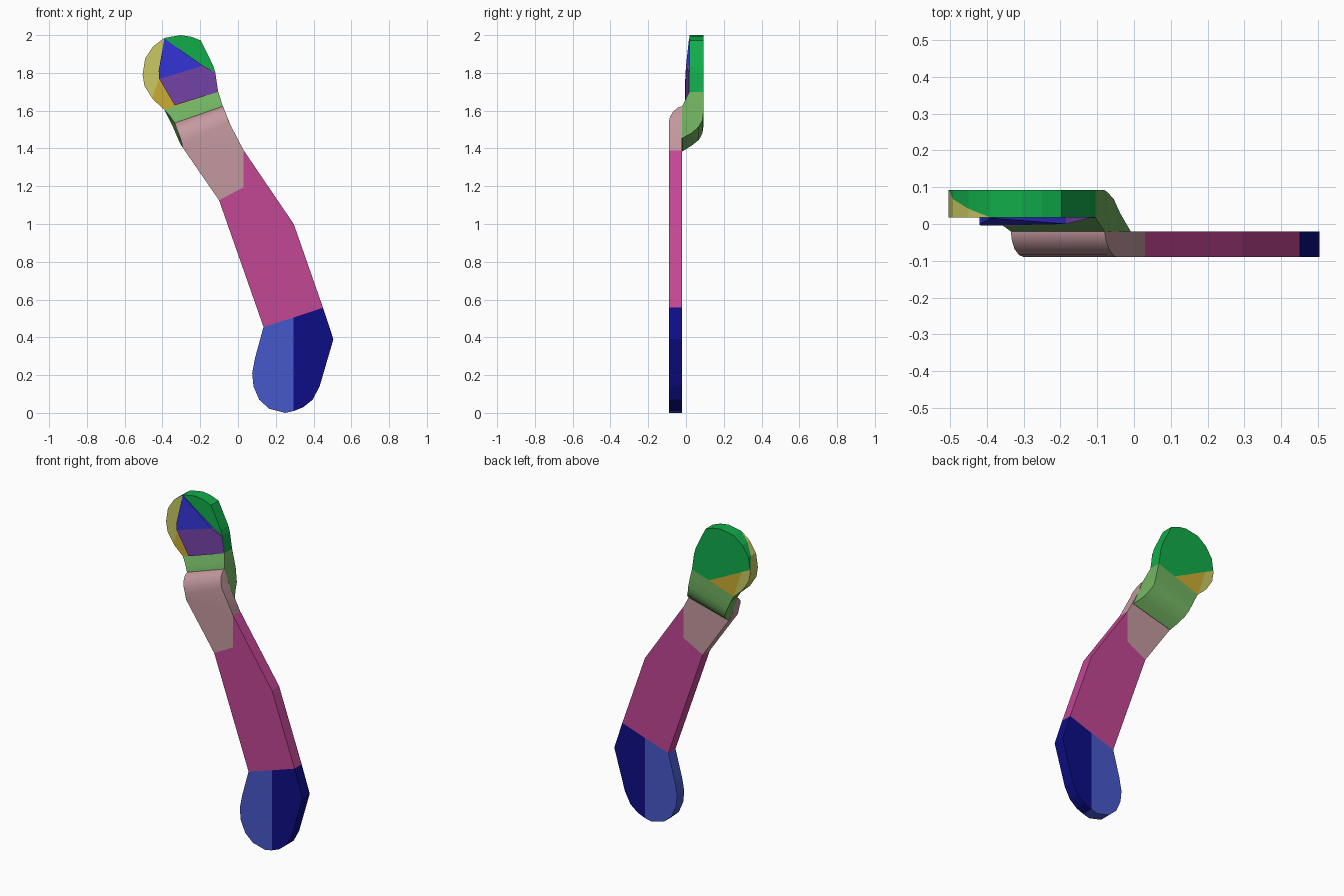
import bpy, bmesh, math
from mathutils import Vector

cube = bpy.data.objects.get("Cube")
if cube:
    bpy.data.objects.remove(cube, do_unlink=True)


def material(name, rgb):
    lin = [(c / 255 / 12.92 if c < 11 else ((c / 255 + 0.055) / 1.055) ** 2.4) for c in rgb]
    m = bpy.data.materials.new(name)
    m.use_nodes = True
    m.diffuse_color = (*lin, 1)
    m.node_tree.nodes["Principled BSDF"].inputs["Base Color"].default_value = (*lin, 1)
    return m


BLUE = material("medium blue", (70, 88, 202))
NAVY = material("navy", (13, 13, 135))
MAGENTA = material("magenta", (196, 71, 149))
DUSTY = material("dusty pink", (196, 153, 159))
LEAF = material("leaf green", (113, 178, 96))
GREEN = material("green", (17, 172, 74))
YELLOW = material("pale yellow", (200, 200, 98))
MUSTARD = material("mustard", (203, 172, 50))
ROYAL = material("royal blue", (50, 50, 208))
PURPLE = material("purple", (118, 68, 170))

FRONT, MID = -0.09, -0.02       # lower plate
HEAD_F, HEAD_B = 0.018, 0.092   # upper plate


def finish(bm, name, mats, smooth=False):
    bmesh.ops.recalc_face_normals(bm, faces=bm.faces)
    me = bpy.data.meshes.new(name)
    bm.to_mesh(me)
    bm.free()
    for m in mats:
        me.materials.append(m)
    ob = bpy.data.objects.new(name, me)
    bpy.context.collection.objects.link(ob)
    if smooth:
        bpy.ops.object.select_all(action='DESELECT')
        ob.select_set(True)
        bpy.context.view_layer.objects.active = ob
        bpy.ops.object.shade_smooth_by_angle(angle=math.radians(32))
    return ob


def plate_mesh(pts, y0, y1):
    """Prism from an x-z outline; an optional third value sets that corner's front depth."""
    bm = bmesh.new()
    f = [bm.verts.new((p[0], p[2] if len(p) > 2 else y0, p[1])) for p in pts]
    b = [bm.verts.new((p[0], y1, p[1])) for p in pts]
    bm.faces.new(f)
    bm.faces.new(b[::-1])
    for i in range(len(pts)):
        j = (i + 1) % len(pts)
        bm.faces.new((f[i], b[i], b[j], f[j]))
    return bm


def loft(name, stations, mat):
    """Skin four-cornered sections: front left/right, front y, back left/right, back y."""
    bm = bmesh.new()
    rings = []
    for fl, fr, yf, bl, br, yb in stations:
        rings.append([bm.verts.new((p[0], y, p[1]))
                      for p, y in ((fl, yf), (fr, yf), (br, yb), (bl, yb))])
    for a, b in zip(rings, rings[1:]):
        for i in range(4):
            j = (i + 1) % 4
            bm.faces.new((a[i], a[j], b[j], b[i]))
    bm.faces.new(rings[0])
    bm.faces.new(rings[-1][::-1])
    bmesh.ops.remove_doubles(bm, verts=bm.verts, dist=1e-5)
    return finish(bm, name, [mat], True)


# Rounded foot, in two colour halves
foot_left_half = [(0.295, 0.505), (0.135, 0.455), (0.09, 0.29), (0.075, 0.21), (0.082, 0.14),
                  (0.112, 0.07), (0.165, 0.022), (0.25, 0.0), (0.295, 0.01)]
foot_right_half = [(0.295, 0.01), (0.345, 0.03), (0.395, 0.07), (0.432, 0.14),
                   (0.505, 0.39), (0.45, 0.557), (0.295, 0.505)]
finish(plate_mesh(foot_left_half, FRONT, MID), "foot_inner_half", [BLUE])
finish(plate_mesh(foot_right_half, FRONT, MID), "foot_outer_half", [NAVY])

# Long middle arm
arm = [(0.135, 0.455), (0.295, 0.505), (0.45, 0.557), (0.295, 1.0),
       (0.03, 1.39), (0.03, 1.195), (-0.10, 1.125)]
finish(plate_mesh(arm, FRONT, MID), "arm", [MAGENTA])

# Upper arm, its front rounding back at the top
upper = [((-0.10, 1.125), (0.03, 1.195), FRONT), ((-0.293, 1.405), (0.03, 1.39), FRONT),
         ((-0.30, 1.44), (-0.048, 1.54), FRONT), ((-0.313, 1.475), (-0.058, 1.57), -0.084),
         ((-0.325, 1.505), (-0.068, 1.595), -0.068), ((-0.332, 1.525), (-0.076, 1.615), -0.045),
         ((-0.335, 1.535), (-0.08, 1.623), -0.021)]
loft("upper_arm", [(l, r, y, l, r, MID) for l, r, y in upper], DUSTY)

# Stepped neck joining the two plate levels
loft("neck_step", [
    ((-0.28, 1.385), (-0.01, 1.455), -0.021, (-0.28, 1.385), (-0.01, 1.455), -0.018),
    ((-0.302, 1.43), (-0.04, 1.52), -0.021, (-0.30, 1.415), (-0.038, 1.482), 0.03),
    ((-0.312, 1.47), (-0.05, 1.55), -0.021, (-0.315, 1.445), (-0.055, 1.515), 0.068),
    ((-0.325, 1.505), (-0.066, 1.585), -0.021, (-0.33, 1.48), (-0.073, 1.55), 0.087),
    ((-0.335, 1.535), (-0.08, 1.623), -0.02, (-0.345, 1.515), (-0.08, 1.59), HEAD_B),
    ((-0.36, 1.572), (-0.092, 1.66), -0.002, (-0.368, 1.562), (-0.092, 1.645), HEAD_B),
    ((-0.39, 1.605), (-0.105, 1.70), HEAD_F, (-0.39, 1.605), (-0.105, 1.70), HEAD_B)], LEAF)

# Round head plate, cut along its colour borders
head_outline = [(-0.105, 1.70), (-0.12, 1.80), (-0.13, 1.835), (-0.197, 1.972), (-0.25, 1.992),
                (-0.305, 2.0), (-0.39, 1.985), (-0.45, 1.94), (-0.492, 1.875), (-0.505, 1.79),
                (-0.495, 1.73), (-0.45, 1.66), (-0.39, 1.605)]
bm = plate_mesh(head_outline, HEAD_F, HEAD_B)


def line_plane(a, b):
    """Plane through an x-z line, upright to the plate; normal points to +x."""
    return Vector((a[0], 0, a[1])), Vector((b[1] - a[1], 0, a[0] - b[0])).normalized()


corner = Vector((-0.39, HEAD_F, 1.985))
slant = (Vector((-0.5, HEAD_B, 1.80)) - corner).cross(Vector((-0.22, HEAD_B, 1.66)) - corner)
slant = slant.normalized() * (1 if slant.z > 0 else -1)
front_line = line_plane((-0.455, 1.665), (-0.415, 1.78))
back_line = line_plane((-0.39, 1.605), (-0.44, 1.755))
for co, no in ((corner, slant), front_line, back_line,
               (Vector((-0.39, 0, 0)), Vector((1, 0, 0))),
               (Vector((0, 0, 1.76)), Vector((0, 0, 1)))):
    bmesh.ops.bisect_plane(bm, geom=bm.verts[:] + bm.edges[:] + bm.faces[:],
                           plane_co=co, plane_no=no, dist=1e-5)
bm.normal_update()
for f in bm.faces:
    c = f.calc_center_median()
    above = (c - corner).dot(slant) > 0
    if c.y < HEAD_F + 0.001:        # front
        if c.z > 1.76:
            f.material_index = 0 if c.x > -0.39 else 1
        else:
            f.material_index = 2 if (c - front_line[0]).dot(front_line[1]) > 0 else 1
    elif above:
        f.material_index = 0
    elif c.y > HEAD_B - 0.001:      # back
        f.material_index = 2 if (c - back_line[0]).dot(back_line[1]) > 0 else 1
    else:                           # rim
        f.material_index = 1 if c.x < -0.3 else 0
finish(bm, "head_plate", [GREEN, YELLOW, MUSTARD])

# Raised facets on the front of the head
finish(plate_mesh([(-0.39, 1.982, 0.016), (-0.42, 1.81, -0.002), (-0.417, 1.768, -0.004),
                   (-0.185, 1.838, 0.0)], 0, 0.022), "upper_facet", [ROYAL])
finish(plate_mesh([(-0.417, 1.768, -0.004), (-0.335, 1.628, -0.004), (-0.107, 1.699, 0.016),
                   (-0.12, 1.80, 0.016), (-0.185, 1.838, 0.0)], 0, 0.022), "lower_facet", [PURPLE])
